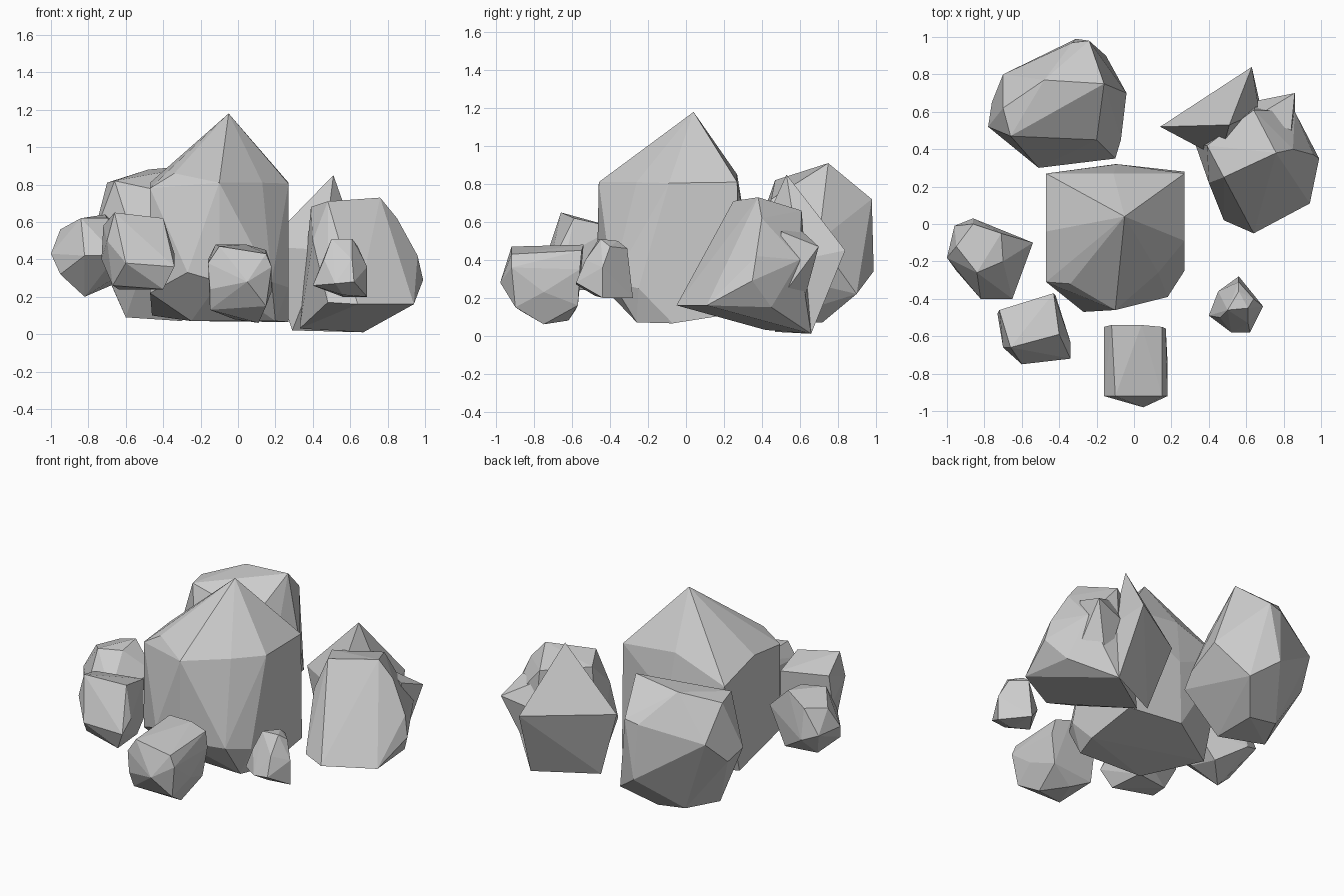
import bpy, bmesh, math


def rock(name, *corners):
    """Faceted boulder: convex hull around a few corner points."""
    bm = bmesh.new()
    for c in corners:
        bm.verts.new(c)
    r = bmesh.ops.convex_hull(bm, input=bm.verts)
    junk = {v for v in r["geom_interior"] + r["geom_unused"]
            if isinstance(v, bmesh.types.BMVert) and v.is_valid}
    bmesh.ops.delete(bm, geom=list(junk), context='VERTS')
    # merge nearly flat neighbours into broad facets
    bmesh.ops.dissolve_limit(bm, angle_limit=math.radians(4),
                             verts=bm.verts, edges=bm.edges)
    bmesh.ops.recalc_face_normals(bm, faces=bm.faces)
    mesh = bpy.data.meshes.new(name)
    bm.to_mesh(mesh)
    bm.free()
    ob = bpy.data.objects.new(name, mesh)
    bpy.context.collection.objects.link(ob)
    return ob


# tall central rock: apex, shoulder, waist, base
rock("central_rock",
     (-.05, .04, 1.18),
     (-.10, -.46, .81), (.13, -.26, .81), (.27, -.09, .805), (.27, .27, .81),
     (-.11, .27, .85), (-.47, .27, .72), (-.47, -.04, .81), (-.34, -.32, .86),
     (-.47, -.31, .78), (-.09, .32, .55),
     (-.47, -.31, .22), (-.27, -.47, .33), (-.10, -.46, .28), (.18, -.39, .28),
     (.27, -.25, .25),
     (.20, -.26, .07), (.27, -.07, .065), (-.25, -.24, .07), (-.46, .1, .10),
     (-.10, .32, .13), (.27, .28, .12))

# large back left boulder
rock("back_left_rock",
     (-.16, .75, .91), (-.48, .77, .88), (-.70, .62, .81), (-.66, .47, .82),
     (-.20, .45, .72), (-.24, .98, .72), (-.33, .97, .70), (-.70, .80, .60),
     (-.78, .52, .50), (-.76, .65, .45), (-.04, .70, .50), (-.07, .45, .42),
     (-.31, .99, .34), (-.15, .90, .22), (-.10, .35, .35), (-.51, .30, .35),
     (-.64, .50, .23), (-.60, .50, .09), (-.30, .42, .07), (-.30, .72, .07),
     (-.50, .72, .10))

# right boulder and the spiked slab leaning behind it
rock("right_rock",
     (.48, .25, .71), (.76, .38, .73), (.64, .61, .66), (.39, .42, .68),
     (.40, .22, .50), (.85, .40, .62), (.96, .37, .42), (.99, .35, .29),
     (.86, .60, .40), (.48, .02, .17), (.64, -.05, .16), (.94, .11, .16),
     (.33, .42, .03), (.67, .66, .01), (.90, .45, .15))
rock("right_rock_spike",
     (.51, .53, .85), (.14, .52, .47), (.63, .84, .45), (.29, .47, .02),
     (.67, .66, .01), (.46, .35, .45), (.67, .60, .40))
rock("right_rock_chip",
     (.86, .70, .47), (.66, .66, .42), (.84, .50, .55), (.66, .58, .58),
     (.72, .60, .10), (.86, .50, .20))

# small stones around the front
rock("left_stone",
     (-.95, -.12, .56), (-.84, -.26, .62), (-.71, -.05, .64), (-.70, -.20, .62),
     (-.86, .0, .58), (-1.0, -.18, .43), (-.96, -.01, .42), (-.86, .03, .38),
     (-.54, -.10, .48), (-.60, -.22, .45), (-.65, -.40, .42), (-.82, -.40, .42),
     (-.95, -.25, .32), (-.82, -.20, .20), (-.66, -.25, .30), (-.68, -.06, .26))
rock("front_left_stone",
     (-.66, -.66, .65), (-.40, -.59, .62), (-.43, -.37, .57), (-.72, -.46, .58),
     (-.73, -.48, .40), (-.70, -.66, .50), (-.42, -.38, .32), (-.34, -.63, .43),
     (-.34, -.72, .36), (-.60, -.75, .38), (-.67, -.62, .26), (-.40, -.68, .24),
     (-.42, -.45, .24), (-.64, -.48, .24))
rock("front_stone",
     (-.10, -.92, .47), (-.12, -.54, .48), (.04, -.54, .48), (.15, -.92, .43),
     (.15, -.55, .45), (-.16, -.92, .38), (-.16, -.55, .40), (.18, -.92, .36),
     (.17, -.56, .35), (.18, -.75, .23), (.05, -.98, .28), (-.15, -.92, .24),
     (-.15, -.87, .13), (.15, -.90, .15), (.11, -.75, .06), (-.02, -.62, .08),
     (-.15, -.58, .14), (.14, -.57, .16))
rock("front_right_stone",
     (.50, -.46, .51), (.61, -.45, .51), (.56, -.36, .50), (.56, -.31, .46),
     (.64, -.40, .47), (.46, -.50, .40), (.61, -.53, .40), (.69, -.44, .36),
     (.45, -.36, .32), (.40, -.49, .26), (.52, -.58, .27), (.62, -.58, .28),
     (.69, -.44, .20), (.56, -.28, .20), (.56, -.48, .21))
